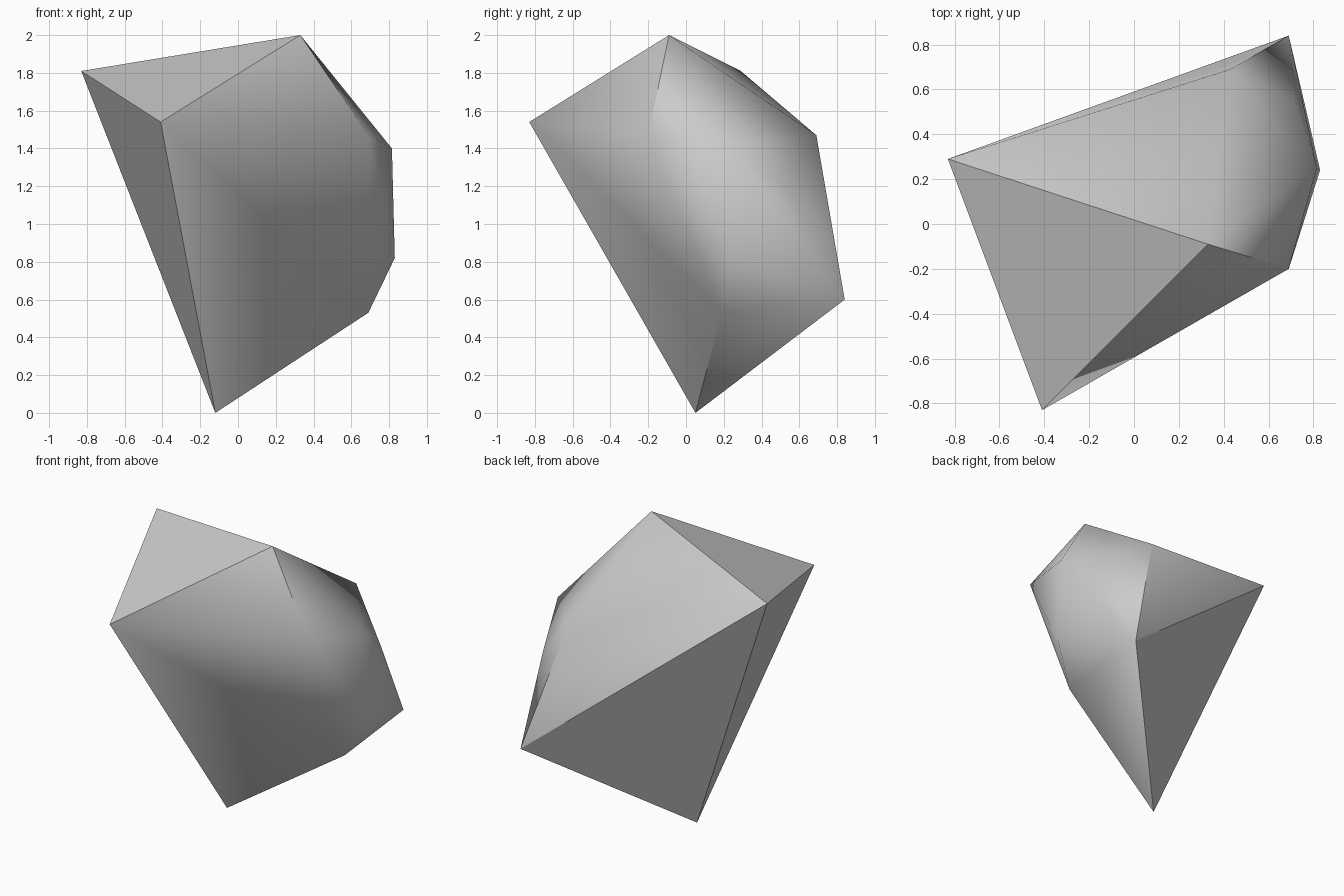
import bpy
import bmesh
import math

cube = bpy.data.objects.get("Cube")
if cube:
    bpy.data.objects.remove(cube, do_unlink=True)

# Stone colour
stone = bpy.data.materials.new("stone grey")
stone.use_nodes = True
grey = (0.6, 0.6, 0.6, 1)
stone.diffuse_color = grey
stone.node_tree.nodes["Principled BSDF"].inputs["Base Color"].default_value = grey

# Corners of the rock
corners = {
    "foot": (-0.12, 0.05, 0.0),
    "front": (-0.41, -0.83, 1.54),
    "shoulder": (-0.83, 0.29, 1.81),
    "peak": (0.33, -0.09, 2.0),
    "brow": (0.69, -0.20, 1.47),
    "back": (0.43, 0.69, 1.47),
    "heel": (0.69, 0.84, 0.60),
    "side_low": (0.69, 0.19, 0.53),
    "side_mid": (0.83, 0.24, 0.82),
    "side_high": (0.815, 0.25, 1.40),
    "side_back": (0.72, 0.55, 1.16),
}

# Ridges kept crisp whatever their angle
ridges = [
    ("foot", "front"), ("foot", "shoulder"), ("foot", "brow"), ("foot", "heel"),
    ("front", "shoulder"), ("front", "peak"), ("shoulder", "peak"),
    ("peak", "brow"), ("shoulder", "heel"),
]

# Stretch a faceted skin over the corners
bm = bmesh.new()
verts = {name: bm.verts.new(co) for name, co in corners.items()}
bmesh.ops.convex_hull(bm, input=list(bm.verts))
bmesh.ops.recalc_face_normals(bm, faces=bm.faces)

# Soft shading between gentle facets, crisp ridges elsewhere
for face in bm.faces:
    face.smooth = True
for edge in bm.edges:
    edge.smooth = edge.calc_face_angle(0) < math.radians(55)
for a, b in ridges:
    edge = bm.edges.get((verts[a], verts[b]))
    if edge:
        edge.smooth = False

mesh = bpy.data.meshes.new("rock")
bm.to_mesh(mesh)
bm.free()
mesh.materials.append(stone)
rock = bpy.data.objects.new("rock", mesh)
bpy.context.collection.objects.link(rock)
